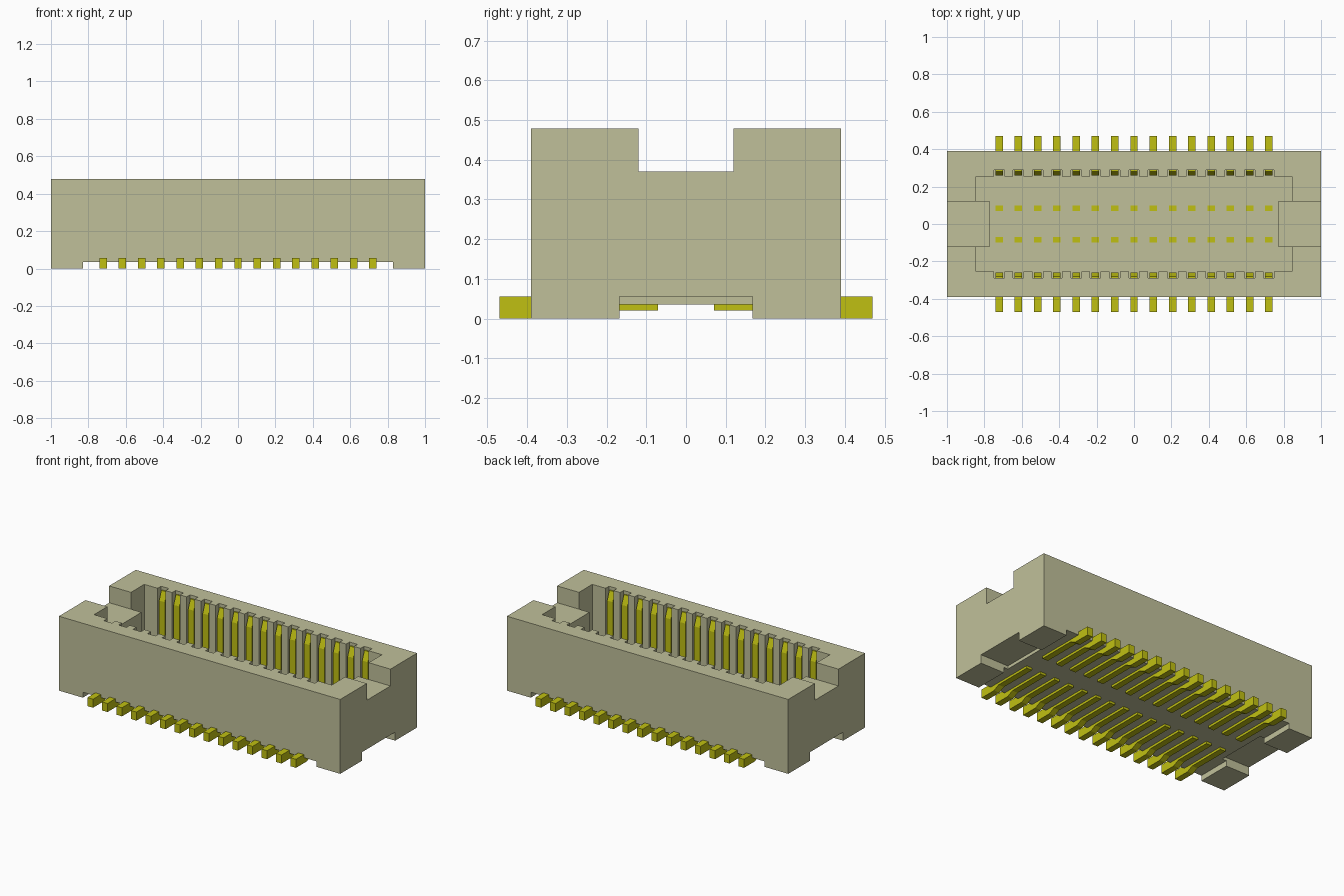
import bpy
import bmesh
from mathutils import Vector

cube = bpy.data.objects.get("Cube")
if cube:
    bpy.data.objects.remove(cube, do_unlink=True)

COUNT, PITCH, PIN_W = 15, 0.1031, 0.04
PIN_X = [(i - (COUNT - 1) / 2) * PITCH for i in range(COUNT)]
FLOOR = 0.11


def material(name, rgb):
    m = bpy.data.materials.new(name)
    m.use_nodes = True
    m.diffuse_color = (*rgb, 1)
    bsdf = m.node_tree.nodes["Principled BSDF"]
    bsdf.inputs["Base Color"].default_value = (*rgb, 1)
    bsdf.inputs["Roughness"].default_value = 0.6
    return m


plastic = material("beige plastic", (0.527, 0.527, 0.323))
gold = material("yellow metal", (0.527, 0.527, 0.006))


def prism(name, points, direction, mat=None):
    """Extrude a closed 3D outline along a direction."""
    bm = bmesh.new()
    face = bm.faces.new([bm.verts.new(p) for p in points])
    res = bmesh.ops.extrude_face_region(bm, geom=[face])
    verts = [g for g in res["geom"] if isinstance(g, bmesh.types.BMVert)]
    bmesh.ops.translate(bm, verts=verts, vec=Vector(direction))
    bmesh.ops.recalc_face_normals(bm, faces=bm.faces[:])
    mesh = bpy.data.meshes.new(name)
    bm.to_mesh(mesh)
    bm.free()
    ob = bpy.data.objects.new(name, mesh)
    bpy.context.collection.objects.link(ob)
    if mat:
        mesh.materials.append(mat)
    return ob


def box(name, x0, x1, y0, y1, z0, z1, mat=None):
    outline = [(x0, y0, z0), (x1, y0, z0), (x1, y1, z0), (x0, y1, z0)]
    return prism(name, outline, (0, 0, z1 - z0), mat)


def cut(target, cutter):
    mod = target.modifiers.new("cut", 'BOOLEAN')
    mod.operation = 'DIFFERENCE'
    mod.solver = 'EXACT'
    mod.object = cutter
    bpy.context.view_layer.objects.active = target
    bpy.ops.object.modifier_apply(modifier=mod.name)
    bpy.data.objects.remove(cutter, do_unlink=True)


# Housing block
housing = box("housing", -1, 1, -0.39, 0.39, 0, 0.478, plastic)

# Socket opening: end tongues and contact grooves are part of one outline
half = [(-0.77, 0.12), (-0.845, 0.12), (-0.845, 0.255)]
for x in PIN_X:
    half += [(x - 0.028, 0.255), (x - 0.028, 0.29),
             (x + 0.028, 0.29), (x + 0.028, 0.255)]
half += [(0.845, 0.255), (0.845, 0.12), (0.77, 0.12)]
outline = half + [(-x, -y) for x, y in half]
cut(housing, prism("socket_cutter", [(x, y, FLOOR) for x, y in outline], (0, 0, 0.6)))

# Raised underside between the corner feet
cut(housing, box("underside_cutter", -0.83, 0.83, -0.6, 0.6, -0.1, 0.035))

# Key notches above and channels below, at both ends
for s in (-1, 1):
    a, b = sorted((s * 0.75, s * 1.1))
    cut(housing, box("notch_cutter", a, b, -0.12, 0.12, 0.37, 0.6))
    a, b = sorted((s * 0.80, s * 1.1))
    cut(housing, box("channel_cutter", a, b, -0.168, 0.168, -0.1, 0.055))

# Contacts: solder foot, under-floor bar, floor tip and wall blade
profile = [(0.47, 0), (0.47, 0.055), (0.292, 0.055), (0.292, 0.457),
           (0.281, 0.457), (0.259, 0.40), (0.259, 0.045), (0.10, 0.045),
           (0.10, FLOOR + 0.001), (0.07, FLOOR + 0.001), (0.07, 0.02),
           (0.32, 0.02), (0.36, 0)]
for side, s in (("front", -1), ("back", 1)):
    for i, x in enumerate(PIN_X):
        pts = [(x - PIN_W / 2, s * y, z) for y, z in profile]
        prism(f"{side}_contact_{i + 1}", pts, (PIN_W, 0, 0), gold)
